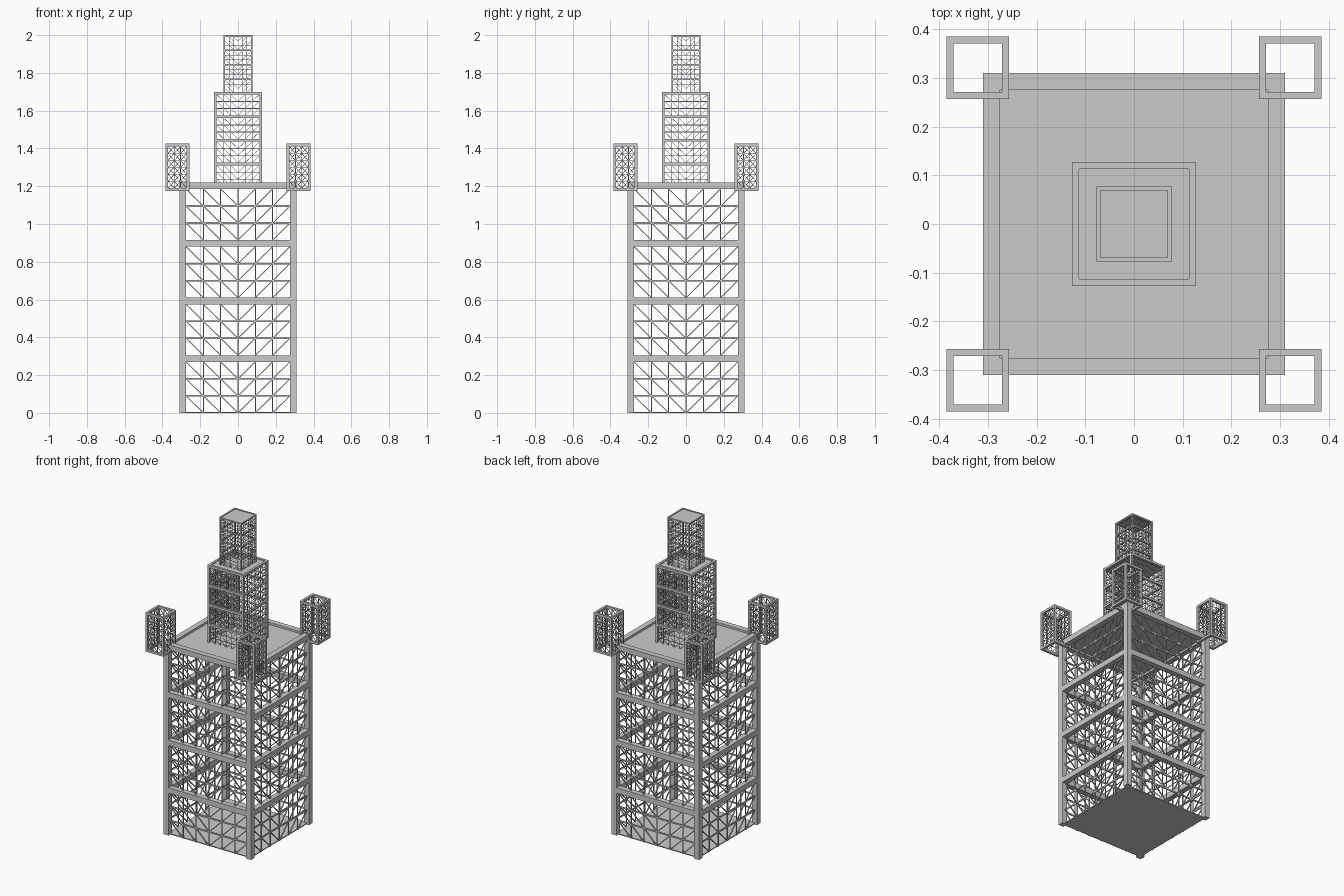
import bpy, bmesh
from math import pi, atan2, hypot
from mathutils import Matrix, Vector

if "Cube" in bpy.data.objects:
    bpy.data.objects.remove(bpy.data.objects["Cube"])

def box(bm, centre, size, mat=Matrix()):
    m = mat @ Matrix.Translation(centre) @ Matrix.Diagonal((*size, 1))
    bmesh.ops.create_cube(bm, size=1, matrix=m)

def finish(bm, name, z=0.0, scale=1.0, x=0.0, y=0.0):
    me = bpy.data.meshes.new(name)
    bm.transform(Matrix.Translation((x, y, z)) @ Matrix.Scale(scale, 4))
    bm.to_mesh(me)
    bm.free()
    ob = bpy.data.objects.new(name, me)
    bpy.context.collection.objects.link(ob)
    return ob

def strut(bm, a, b, y, t, mat, depth=0.006):
    # thin bar in a wall plane between two (x, z) points
    dx, dz = b[0] - a[0], b[1] - a[1]
    m = (mat @ Matrix.Translation(((a[0] + b[0]) / 2, y, (a[1] + b[1]) / 2))
         @ Matrix.Rotation(-atan2(dz, dx), 4, 'Y'))
    box(bm, (0, 0, 0), (hypot(dx, dz), depth, t), m)

def lattice(bm, half, z0, z1, y, cols, rows, mat, th, tv, td, upright=False, depth=0.006):
    # grid of bars with one diagonal per cell, mirrored about the middle
    w, h = 2 * half / cols, (z1 - z0) / rows
    for i in range(1, cols):
        strut(bm, (-half + i * w, z0), (-half + i * w, z1), y, tv, mat, depth)
    for j in range(1, rows):
        strut(bm, (-half, z0 + j * h), (half, z0 + j * h), y, th, mat, depth)
    for i in range(cols):
        for j in range(rows):
            xa, za = -half + i * w, z0 + j * h
            falling = (j < rows / 2) if upright else (i < cols / 2)
            if falling:
                strut(bm, (xa, za + h), (xa + w, za), y, td, mat, depth)
            else:
                strut(bm, (xa, za), (xa + w, za + h), y, td, mat, depth)

SIDES = [Matrix.Rotation(k * pi / 2, 4, 'Z') for k in range(4)]

def tower(name, z, scale):
    R, T, S = 0.31, 0.035, 0.305
    inner, mid, H = R - T, R - T / 2, 4 * S
    # corner columns and storey beams
    bm = bmesh.new()
    for m in SIDES:
        box(bm, (mid, -mid, H / 2), (T, T, H), m)
        for k in range(1, 5):
            box(bm, (0, -mid, k * S - T / 2), (2 * inner, T, T), m)
    finish(bm, name + "_frame", z, scale)
    # lattice walls
    bm = bmesh.new()
    for m in SIDES:
        for k in range(4):
            lattice(bm, inner, k * S, (k + 1) * S - T, -mid, 6, 3, m, 0.009, 0.005, 0.005)
    finish(bm, name + "_lattice", z, scale)
    # floor and recessed roof plates
    bm = bmesh.new()
    box(bm, (0, 0, 0.003), (2 * mid, 2 * mid, 0.006))
    box(bm, (0, 0, H - 0.018), (2 * inner, 2 * inner, 0.008))
    finish(bm, name + "_plates", z, scale)

tower("main_tower", 0.0, 1.0)
tower("middle_tower", 1.2, 0.5 / 1.22)
tower("top_tower", 1.695, 0.25)

# open corner turrets
for sx in (-1, 1):
    for sy in (-1, 1):
        R, T, H = 0.064, 0.0145, 0.25
        inner, mid = R - T, R - T / 2
        bm = bmesh.new()
        for m in SIDES:
            box(bm, (mid, -mid, H / 2), (T, T, H), m)
            for zc in (T / 2, H - T / 2):
                box(bm, (0, -mid, zc), (2 * inner, T, T), m)
            lattice(bm, inner, T, H - T, -mid, 3, 6, m, 0.003, 0.004, 0.003, True, 0.003)
        finish(bm, "corner_turret", 1.175, 1.0, sx * 0.321, sy * 0.321)
